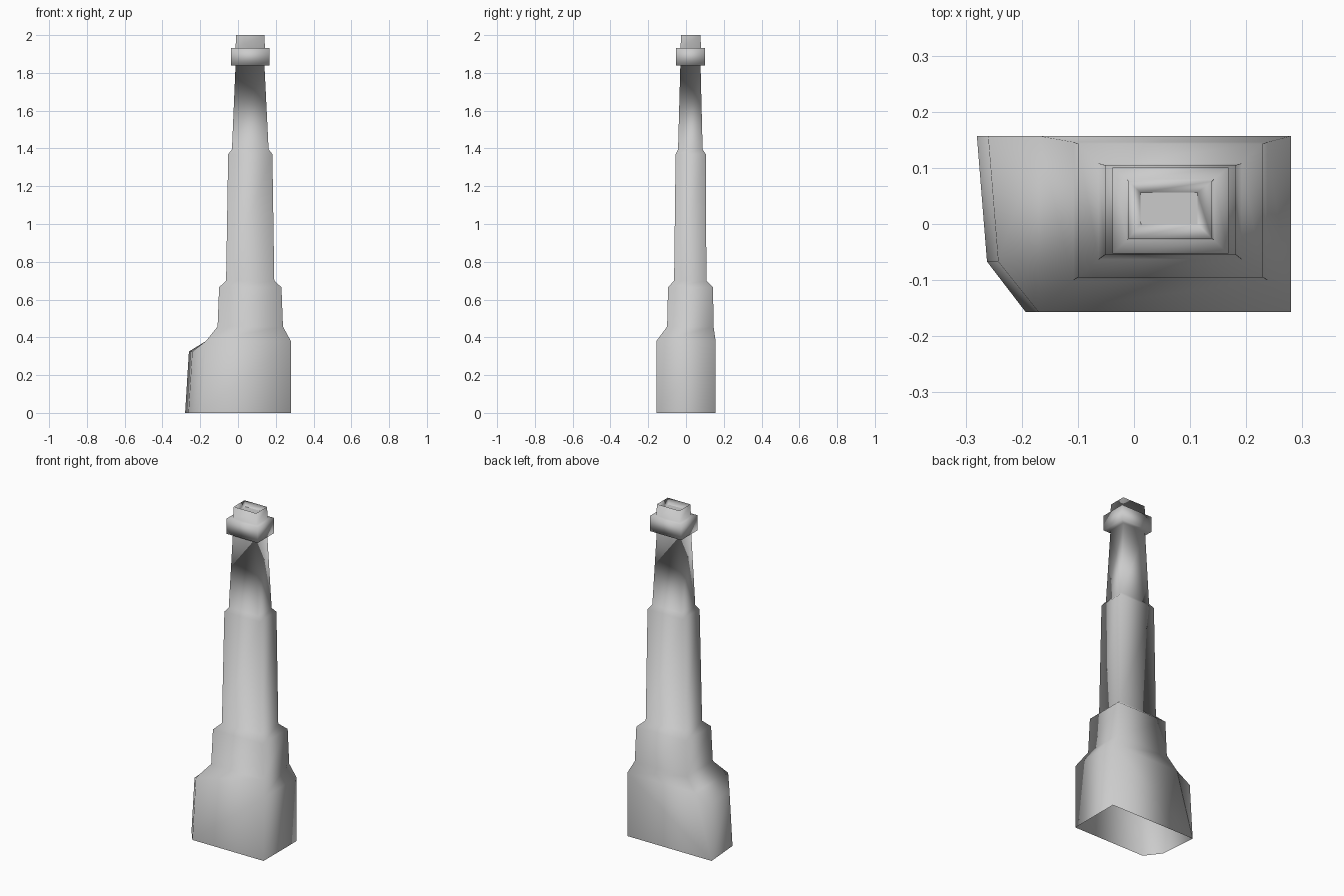
import bpy
import bmesh

cube = bpy.data.objects.get("Cube")
if cube:
    bpy.data.objects.remove(cube, do_unlink=True)

# One plain grey for the whole stack
GREY = (0.6, 0.6, 0.6, 1.0)
stone = bpy.data.materials.new("grey_stone")
stone.use_nodes = True
stone.diffuse_color = GREY
stone.node_tree.nodes["Principled BSDF"].inputs["Base Color"].default_value = GREY

bm = bmesh.new()


def ring(x0, x1, y0, y1, z):
    """Rectangle of vertices, anticlockwise from the front right corner."""
    return [bm.verts.new((x, y, z)) for x, y in ((x0, y0), (x1, y0), (x1, y1), (x0, y1))]


def bridge(low, high):
    """Join two rectangles with four outward faces."""
    for i in range(4):
        j = (i + 1) % 4
        bm.faces.new((low[i], low[j], high[j], high[i]))


# Base block: open underneath, with a clipped corner and a sloping ledge
foot = [bm.verts.new(p) for p in (
    (-0.193, -0.157, 0), (0.28, -0.157, 0), (0.28, 0.157, 0),
    (-0.28, 0.157, 0), (-0.262, -0.067, 0))]
ledge_back = bm.verts.new((-0.26, 0.157, 0.325))
ledge_front = bm.verts.new((-0.242, -0.067, 0.325))
shoulder = ring(-0.17, 0.28, -0.157, 0.157, 0.38)
bm.faces.new((foot[0], foot[1], shoulder[1], shoulder[0]))
bm.faces.new((foot[1], foot[2], shoulder[2], shoulder[1]))
bm.faces.new((foot[2], foot[3], ledge_back, shoulder[3], shoulder[2]))
bm.faces.new((foot[3], foot[4], ledge_front, ledge_back))
bm.faces.new((foot[4], foot[0], shoulder[0], ledge_front))
bm.faces.new((ledge_front, shoulder[0], shoulder[3], ledge_back))

# Stepped shaft, collar, cap and sunken flue: x0, x1, y0, y1, z
profile = (
    (-0.108, 0.238, -0.100, 0.146, 0.457),
    (-0.100, 0.230, -0.095, 0.143, 0.665),
    (-0.063, 0.192, -0.063, 0.108, 0.700),
    (-0.052, 0.182, -0.055, 0.105, 1.370),
    (-0.032, 0.162, -0.042, 0.088, 1.395),
    (-0.013, 0.140, -0.030, 0.077, 1.840),
    (-0.038, 0.168, -0.053, 0.101, 1.840),
    (-0.038, 0.168, -0.053, 0.101, 1.932),
    (-0.013, 0.143, -0.029, 0.080, 1.932),
    (-0.010, 0.139, -0.026, 0.076, 2.000),
    (0.012, 0.113, 0.000, 0.056, 1.975),
)
below = shoulder
for section in profile:
    above = ring(*section)
    bridge(below, above)
    below = above
flue_floor = bm.faces.new(below)

# Soft shading everywhere but the flue floor
for face in bm.faces:
    face.smooth = True
flue_floor.smooth = False

mesh = bpy.data.meshes.new("chimney_stack")
bm.to_mesh(mesh)
bm.free()
mesh.materials.append(stone)
chimney = bpy.data.objects.new("chimney_stack", mesh)
bpy.context.collection.objects.link(chimney)
